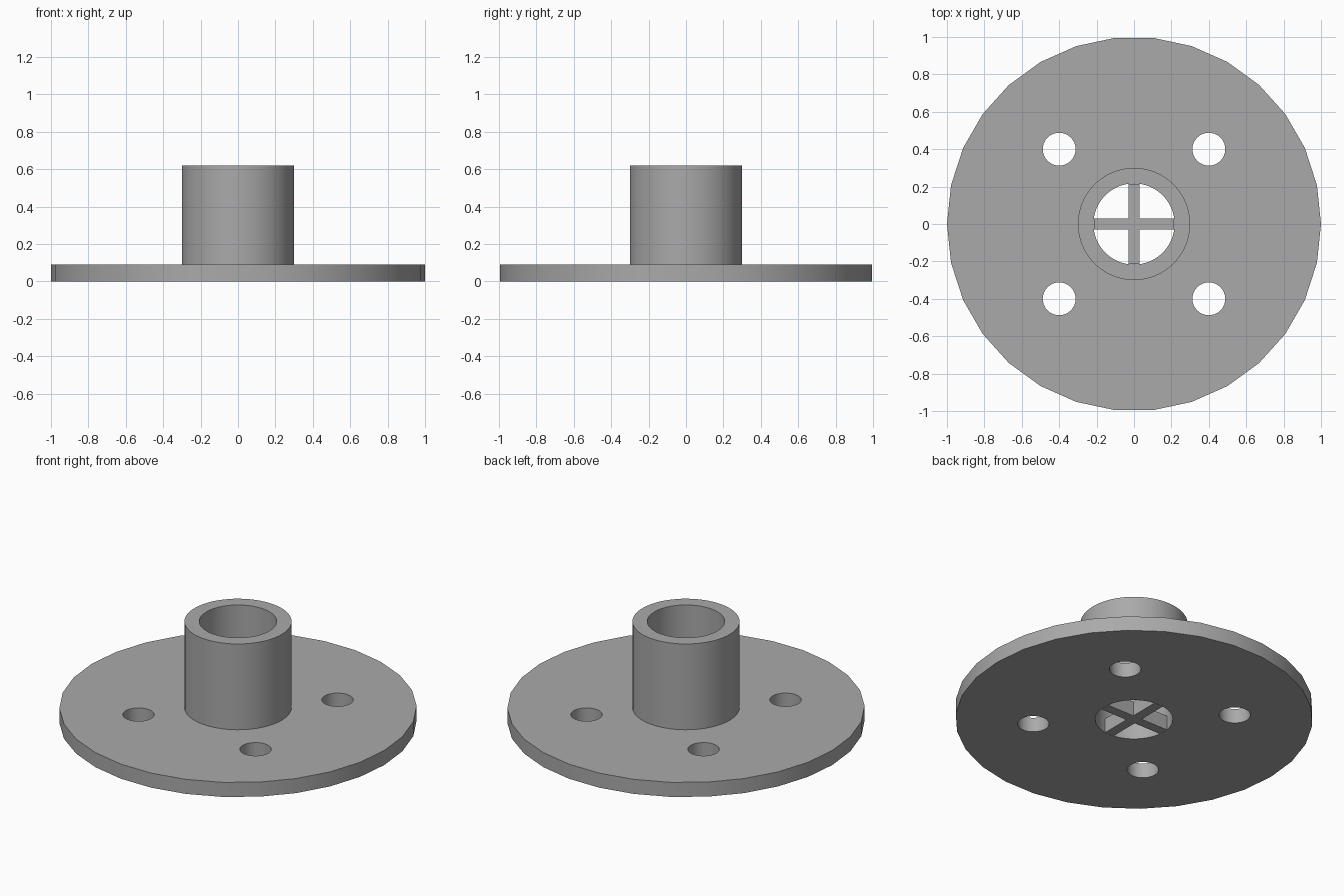
import bpy
from math import sin, cos, tau, radians

cube = bpy.data.objects.get("Cube")
if cube:
    bpy.data.objects.remove(cube)

PLATE_TOP, TUBE_TOP = 0.09, 0.62
TUBE_R, BORE_R = 0.3, 0.217
HOLE_R, HOLE_POS = 0.088, 0.4
RIB_HALF, RIB_TOP = 0.03, 0.09

grey = bpy.data.materials.new("plain grey")
grey.use_nodes = True
colour = (0.4, 0.4, 0.4, 1)
grey.diffuse_color = colour
grey.node_tree.nodes["Principled BSDF"].inputs["Base Color"].default_value = colour


def circle(radius, sides, x=0, y=0):
    return [(x + radius * cos(tau * i / sides), y + radius * sin(tau * i / sides))
            for i in range(sides)]


def extrude_outlines(name, outlines, bottom, top):
    """Fill closed outlines (inner ones become holes) and extrude them upward."""
    curve = bpy.data.curves.new(name, "CURVE")
    curve.dimensions = "2D"
    curve.fill_mode = "BOTH"
    curve.extrude = (top - bottom) / 2
    for outline in outlines:
        spline = curve.splines.new("POLY")
        spline.points.add(len(outline) - 1)
        for point, (x, y) in zip(spline.points, outline):
            point.co = (x, y, 0, 1)
        spline.use_cyclic_u = True
    obj = bpy.data.objects.new(name, curve)
    bpy.context.collection.objects.link(obj)
    obj.location.z = (top + bottom) / 2
    bpy.ops.object.select_all(action="DESELECT")
    obj.select_set(True)
    bpy.context.view_layer.objects.active = obj
    bpy.ops.object.convert(target="MESH")
    obj = bpy.context.object
    obj.data.materials.clear()
    obj.data.materials.append(grey)
    # Weld the caps to the walls
    bpy.ops.object.mode_set(mode="EDIT")
    bpy.ops.mesh.select_all(action="SELECT")
    bpy.ops.mesh.remove_doubles(threshold=0.0001)
    bpy.ops.mesh.normals_make_consistent(inside=False)
    bpy.ops.object.mode_set(mode="OBJECT")
    bpy.ops.object.shade_smooth_by_angle(angle=radians(30))
    return obj


# Round base plate with four bolt holes and the central bore
bolt_holes = [circle(HOLE_R, 32, x, y)
              for x in (-HOLE_POS, HOLE_POS) for y in (-HOLE_POS, HOLE_POS)]
bore = circle(BORE_R, 64)
extrude_outlines("base_plate", [circle(1, 30), bore] + bolt_holes, 0, PLATE_TOP)

# Upright tube
extrude_outlines("tube", [circle(TUBE_R, 64), bore], PLATE_TOP, TUBE_TOP)

# Cross-shaped rib across the bore
cross = []
for c, s in ((1, 0), (0, 1), (-1, 0), (0, -1)):
    for x, y in ((BORE_R - 0.002, -RIB_HALF), (BORE_R - 0.002, RIB_HALF), (RIB_HALF, RIB_HALF)):
        cross.append((c * x - s * y, s * x + c * y))
extrude_outlines("cross_rib", [cross], 0, RIB_TOP)
